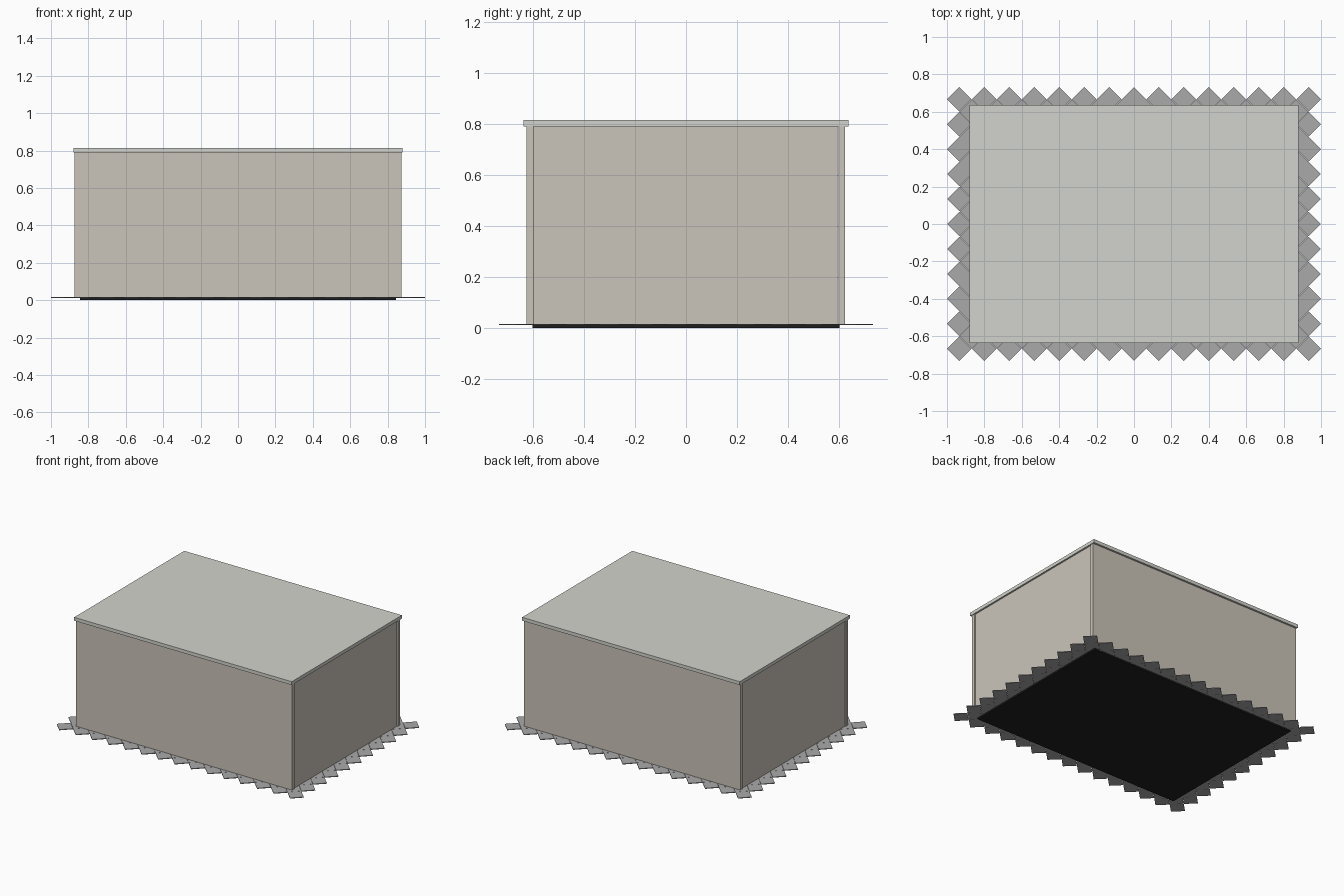
import bpy, bmesh
from math import pi
from mathutils import Matrix

if "Cube" in bpy.data.objects:
    bpy.data.objects.remove(bpy.data.objects["Cube"])


def material(name, rgb):
    m = bpy.data.materials.new(name)
    m.diffuse_color = (*rgb, 1)
    m.use_nodes = True
    m.node_tree.nodes["Principled BSDF"].inputs["Base Color"].default_value = m.diffuse_color
    return m


WALL = material("wall_plaster", (0.60, 0.56, 0.49))
CEIL = material("ceiling_white", (0.65, 0.65, 0.61))
DARK = material("dark_base", (0.012, 0.014, 0.013))
TILE = material("tile_grey", (0.40, 0.40, 0.40))


def finish(name, bm, mat):
    me = bpy.data.meshes.new(name)
    bm.to_mesh(me)
    bm.free()
    ob = bpy.data.objects.new(name, me)
    bpy.context.collection.objects.link(ob)
    me.materials.append(mat)
    return ob


def add_box(bm, lo, hi, turn=0):
    c = [(a + b) / 2 for a, b in zip(lo, hi)]
    s = [b - a for a, b in zip(lo, hi)]
    mat = (Matrix.Translation(c) @ Matrix.Rotation(turn, 4, 'Z')
           @ Matrix.Diagonal((*s, 1)))
    bmesh.ops.create_cube(bm, size=1, matrix=mat)


def box(name, lo, hi, mat):
    bm = bmesh.new()
    add_box(bm, lo, hi)
    return finish(name, bm, mat)


# Dark slab under the floor
box("floor_base", (-0.845, -0.602, 0), (0.845, 0.602, 0.0115), DARK)

# Diagonal floor tiles: two staggered grids of squares turned 45 degrees
P = 2 / 15                      # tile diagonal
h = P / 2 / 2 ** 0.5 - 0.0008   # half side, leaving a thin joint
bm = bmesh.new()
for nx, ny in ((15, 11), (14, 10)):
    for i in range(nx):
        for j in range(ny):
            x, y = (i - (nx - 1) / 2) * P, (j - (ny - 1) / 2) * P
            add_box(bm, (x - h, y - h, 0.011), (x + h, y + h, 0.016), pi / 4)
finish("floor_tiles", bm, TILE)

# Long front and back walls
Z0, Z1 = 0.015, 0.79
box("front_wall", (-0.875, -0.624, Z0), (0.875, -0.597, Z1), WALL)
box("back_wall", (-0.875, 0.597, Z0), (0.875, 0.622, Z1), WALL)

# Side walls, slightly inset between the long walls
for name, s in (("left_wall", -1), ("right_wall", 1)):
    xs = sorted((s * 0.843, s * 0.868))
    box(name, (xs[0], -0.597, Z0), (xs[1], 0.594, Z1), WALL)

# Overhanging ceiling slab
box("ceiling", (-0.88, -0.636, Z1), (0.88, 0.636, 0.815), CEIL)
